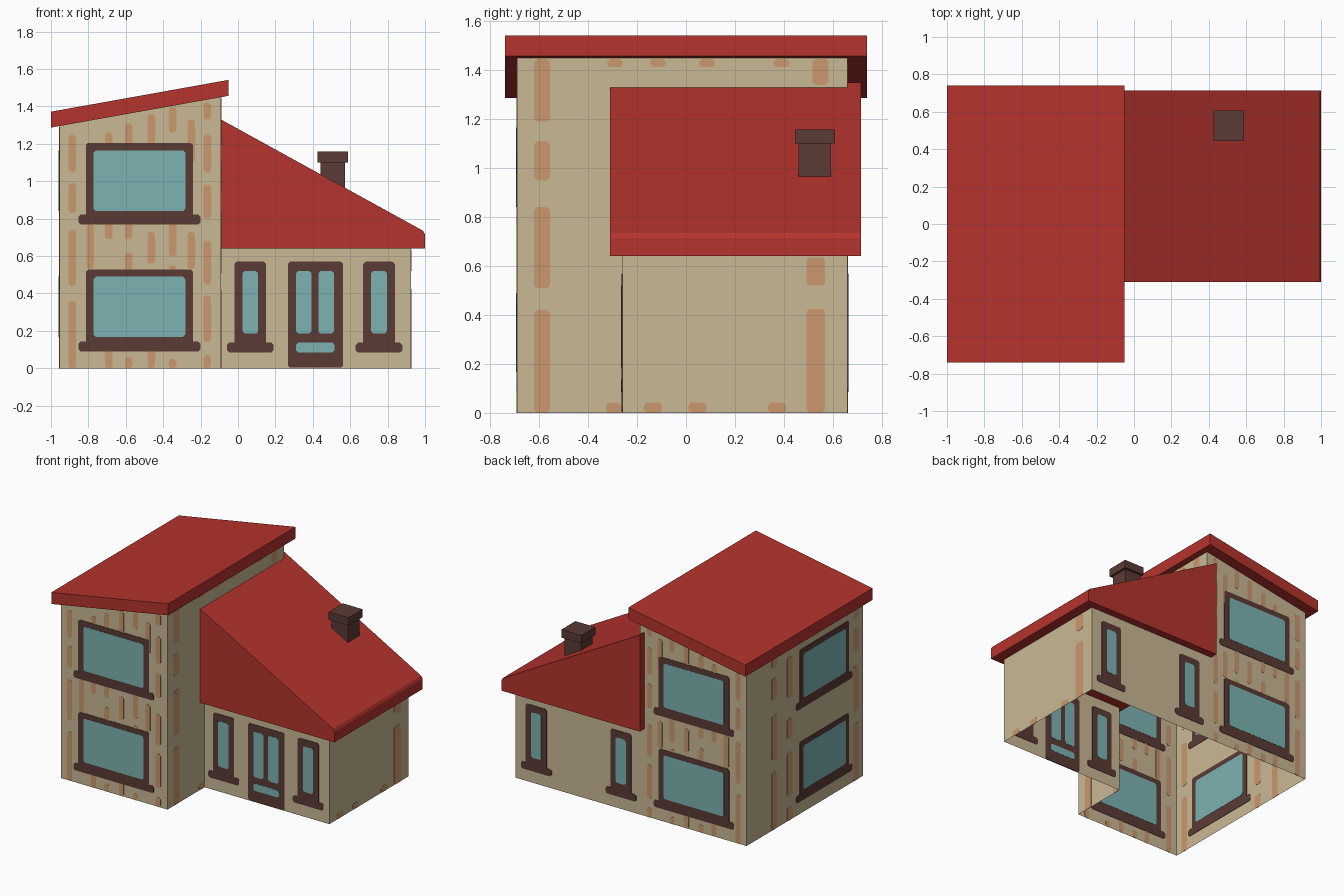
import bpy, bmesh

if "Cube" in bpy.data.objects:
    bpy.data.objects.remove(bpy.data.objects["Cube"])

def material(name, rgb):
    m = bpy.data.materials.new(name)
    lin = [(c / 255 / 12.92) if c < 11 else ((c / 255 + 0.055) / 1.055) ** 2.4 for c in rgb]
    m.diffuse_color = (*lin, 1)
    m.use_nodes = True
    m.node_tree.nodes["Principled BSDF"].inputs["Base Color"].default_value = m.diffuse_color
    return m

WALL = material("tan_wall", (202, 185, 149))
STRIPE = material("orange_stripe", (203, 152, 109))
FRAME = material("dark_brown", (90, 59, 53))
GLASS = material("teal_glass", (124, 179, 178))
ROOF = material("red_roof", (181, 51, 45))

def finish(name, bm, mats, recalc=True):
    if recalc:
        bmesh.ops.recalc_face_normals(bm, faces=bm.faces)
    me = bpy.data.meshes.new(name)
    bm.to_mesh(me)
    bm.free()
    for m in mats:
        me.materials.append(m)
    ob = bpy.data.objects.new(name, me)
    bpy.context.collection.objects.link(ob)
    return ob

def prism(bm, pts, to3d, d0, d1, mat=0):
    """Extrude a 2D outline between two depths."""
    a = [bm.verts.new(to3d(u, v, d0)) for u, v in pts]
    b = [bm.verts.new(to3d(u, v, d1)) for u, v in pts]
    n = len(pts)
    faces = [bm.faces.new(a), bm.faces.new(b[::-1])]
    faces += [bm.faces.new((a[i], b[i], b[(i + 1) % n], a[(i + 1) % n])) for i in range(n)]
    for f in faces:
        f.material_index = mat

def along_x(x0):   # wall plane facing x, outline in (y, z)
    return lambda u, v, d: (x0 + d, u, v)

def along_y(y0):   # wall plane facing y, outline in (x, z)
    return lambda u, v, d: (u, y0 + d, v)

def plate(bm, plane, u0, u1, v0, v1, half, mat=0, c=0.012):
    """Thin rectangle with clipped corners, lying on a wall."""
    pts = [(u0 + c, v0), (u1 - c, v0), (u1, v0 + c), (u1, v1 - c),
           (u1 - c, v1), (u0 + c, v1), (u0, v1 - c), (u0, v0 + c)]
    prism(bm, pts, plane, -half, half, mat)

# main measures
TX0, TX1, WX1 = -0.955, -0.09, 0.925
FY, WY, BY = -0.69, -0.26, 0.66
EAVE = 0.64

def under(x):   # underside of tower roof
    return 1.287 + (x + 1) * 0.179

# walls: open shells without floor
def walls(name, quads):
    bm = bmesh.new()
    for q in quads:
        bm.faces.new([bm.verts.new(p) for p in q])
    finish(name, bm, [WALL], recalc=False)

hl, hr = under(TX0), under(TX1)
walls("tower_walls", [
    [(TX0, FY, 0), (TX1, FY, 0), (TX1, FY, hr), (TX0, FY, hl)],
    [(TX1, BY, 0), (TX0, BY, 0), (TX0, BY, hl), (TX1, BY, hr)],
    [(TX0, BY, 0), (TX0, FY, 0), (TX0, FY, hl), (TX0, BY, hl)],
    [(TX1, FY, 0), (TX1, WY, 0), (TX1, WY, hr), (TX1, FY, hr)],
    [(TX1, WY, EAVE), (TX1, BY, EAVE), (TX1, BY, hr), (TX1, WY, hr)]])
walls("wing_walls", [
    [(TX1, WY, 0), (WX1, WY, 0), (WX1, WY, EAVE), (TX1, WY, EAVE)],
    [(WX1, WY, 0), (WX1, BY, 0), (WX1, BY, EAVE), (WX1, WY, EAVE)],
    [(WX1, BY, 0), (TX1, BY, 0), (TX1, BY, EAVE), (WX1, BY, EAVE)]])

# roofs
def roof(name, pts, y0, y1):
    bm = bmesh.new()
    prism(bm, pts, along_y(0), y0, y1)
    finish(name, bm, [ROOF])

roof("tower_roof", [(-1, 1.287), (-0.05, 1.457), (-0.05, 1.542), (-1, 1.372)], -0.74, 0.74)
roof("wing_roof", [(-0.125, EAVE), (1, EAVE), (1, 0.715), (0.99, 0.735), (-0.125, 1.349)], -0.31, 0.715)

# chimney
def box(name, x0, x1, y0, y1, z0, z1):
    bm = bmesh.new()
    prism(bm, [(x0, z0), (x1, z0), (x1, z1), (x0, z1)], along_y(0), y0, y1)
    finish(name, bm, [FRAME])

box("chimney_shaft", 0.44, 0.572, 0.46, 0.592, 0.9, 1.1)
box("chimney_cap", 0.426, 0.588, 0.445, 0.608, 1.1, 1.158)

# windows: frame, wider sill and glass
F, G = 0.003, 0.0045

def window(name, plane, cu, half_w, sill, top, glass_w, glass_z):
    bm = bmesh.new()
    plate(bm, plane, cu - half_w, cu + half_w, sill + 0.04, top, F)
    plate(bm, plane, cu - half_w - 0.04, cu + half_w + 0.04, sill, sill + 0.052, F)
    plate(bm, plane, cu - glass_w, cu + glass_w, *glass_z, G, 1)
    finish(name, bm, [FRAME, GLASS])

for side, plane, cu in (("front", along_y(FY), -0.527), ("back", along_y(BY), -0.527),
                        ("left", along_x(TX0), -0.24)):
    window(f"tower_{side}_upper_window", plane, cu, 0.287, 0.77, 1.205, 0.245, (0.84, 1.165))
    window(f"tower_{side}_lower_window", plane, cu, 0.287, 0.09, 0.527, 0.245, (0.168, 0.49))
for side, y in (("front", WY), ("back", BY)):
    for label, cu in (("inner", 0.066), ("outer", 0.754)):
        window(f"wing_{side}_{label}_window", along_y(y), cu, 0.085, 0.085, 0.57, 0.042, (0.185, 0.52))

# door with three panes
bm = bmesh.new()
door = along_y(WY)
plate(bm, door, 0.266, 0.562, 0.003, 0.57, F)
for u0, u1, v0, v1 in ((0.31, 0.392, 0.185, 0.52), (0.43, 0.513, 0.185, 0.52), (0.31, 0.517, 0.085, 0.138)):
    plate(bm, door, u0, u1, v0, v1, G, 1)
finish("door", bm, [FRAME, GLASS])

# painted stripes: columns broken into dashes
def stripes(name, plane, columns, width, top):
    bm = bmesh.new()
    for u, dashes in columns:
        for v0, v1 in dashes:
            v1 = min(v1, top(u) - 0.005)
            if v1 - v0 > 0.03:
                plate(bm, plane, u - width / 2, u + width / 2, v0, v1, 0.0015)
    finish(name, bm, [STRIPE])

def dash(*z):
    return list(zip(z[::2], z[1::2]))

front = [(-0.885, dash(0, 0.36, 0.44, 0.74, 0.83, 0.99, 1.05, 1.25)),
         (-0.79, dash(0.53, 0.77)),
         (-0.69, dash(0.0, 0.1, 0.69, 0.78, 1.2, 1.26)),
         (-0.585, dash(0, 0.06, 0.52, 0.62, 0.69, 0.78, 1.2, 1.31)),
         (-0.465, dash(0, 0.12, 0.56, 0.73, 1.2, 1.36)),
         (-0.35, dash(0, 0.05, 0.52, 0.55, 0.6, 0.78, 1.26, 1.4)),
         (-0.25, dash(0.53, 0.73, 1.1, 1.33)),
         (-0.165, dash(0, 0.07, 0.14, 0.39, 0.45, 0.68, 0.8, 0.98, 1.05, 1.25, 1.33, 1.42))]
stripes("tower_front_stripes", along_y(FY), front, 0.04, under)
stripes("tower_back_stripes", along_y(BY), front, 0.04, under)

edge = dash(0, 0.42, 0.51, 0.84, 0.95, 1.11, 1.19, 1.45)
stripes("tower_left_stripes", along_x(TX0),
        [(-0.61, edge), (0.34, edge), (0.16, dash(0, 0.1, 0.18, 0.5, 0.6, 0.75, 0.9, 1.2))],
        0.06, lambda u: hl)
stripes("tower_right_stripes", along_x(TX1),
        [(-0.588, edge), (-0.295, dash(0, 0.04)), (0.55, dash(1.34, 1.45))]
        + [(y, dash(1.412, 1.45)) for y in (-0.29, -0.115, 0.085, 0.39)],
        0.065, lambda u: hr)
stripes("wing_right_stripes", along_x(WX1),
        [(0.53, dash(0, 0.425, 0.52, 0.65))] + [(y, dash(0, 0.042)) for y in (-0.135, 0.047, 0.373)],
        0.075, lambda u: EAVE)
